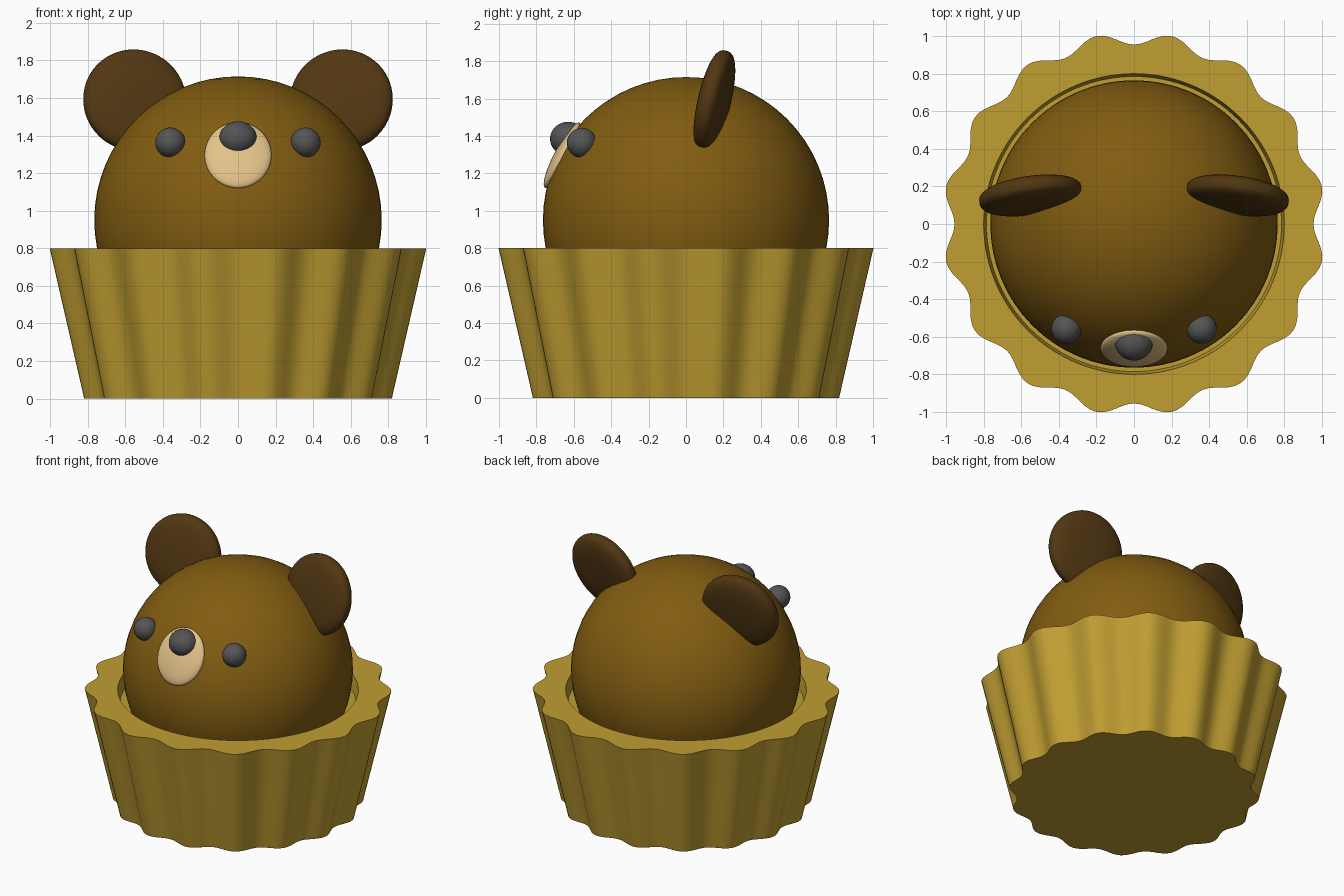
import bpy, bmesh, math
from mathutils import Matrix, Vector

if "Cube" in bpy.data.objects:
    bpy.data.objects.remove(bpy.data.objects["Cube"])

def material(name, rgb):
    m = bpy.data.materials.new(name)
    m.diffuse_color = (*rgb, 1)
    m.use_nodes = True
    m.node_tree.nodes["Principled BSDF"].inputs["Base Color"].default_value = m.diffuse_color
    return m

GOLD = material("gold", (0.53, 0.345, 0.032))
BROWN = material("brown", (0.223, 0.108, 0.0055))
DARK = material("dark brown", (0.084, 0.038, 0.006))
TAN = material("tan", (0.77, 0.54, 0.25))
GREY = material("charcoal", (0.09, 0.09, 0.092))

def finish(name, bm, mat, angle=50):
    bmesh.ops.recalc_face_normals(bm, faces=bm.faces)
    me = bpy.data.meshes.new(name)
    bm.to_mesh(me)
    bm.free()
    me.materials.append(mat)
    ob = bpy.data.objects.new(name, me)
    bpy.context.collection.objects.link(ob)
    bpy.ops.object.select_all(action='DESELECT')
    ob.select_set(True)
    bpy.context.view_layer.objects.active = ob
    bpy.ops.object.shade_smooth_by_angle(angle=math.radians(angle))
    return ob

def ellipsoid(name, mat, centre, radii, rot=Matrix(), seg=32, power=1.0):
    """Ellipsoid; power below 1 flattens the faces along local z into a rounded disc."""
    bm = bmesh.new()
    bmesh.ops.create_uvsphere(bm, u_segments=seg, v_segments=seg // 2, radius=1)
    for v in bm.verts:
        rho = math.hypot(v.co.x, v.co.y)
        if rho > 1e-5:
            k = rho ** (power - 1)
            v.co.x *= k
            v.co.y *= k
        v.co.z = math.copysign(abs(v.co.z) ** power, v.co.z)
    bm.transform(Matrix.Translation(centre) @ rot @ Matrix.Diagonal((*radii, 1)))
    return finish(name, bm, mat, 180)

# Fluted cup: wavy tapered outside, round recess on top
LOBES, STEPS = 16, 12
N = LOBES * STEPS
def wavy(a):
    return 0.9875 - 0.0325 * math.cos(LOBES * a)
bm = bmesh.new()
rings = []
for z, fn in ((0.0, lambda a: 0.817 * wavy(a)), (0.8, wavy),
              (0.8, lambda a: 0.8), (0.7, lambda a: 0.785)):
    ring = []
    for i in range(N):
        a = 2 * math.pi * i / N
        ring.append(bm.verts.new((fn(a) * math.cos(a), fn(a) * math.sin(a), z)))
    rings.append(ring)
for lo, hi in zip(rings, rings[1:]):
    for i in range(N):
        j = (i + 1) % N
        bm.faces.new((lo[i], lo[j], hi[j], hi[i]))
bm.faces.new(rings[0])
bm.faces.new(rings[-1])
finish("fluted_cup", bm, GOLD)

# Head
ellipsoid("head", BROWN, (0, 0, 0.95), (0.765,) * 3, seg=64)

# Muzzle: flat oval lying on the head, facing forward and up
tilt = math.atan2(0.355, 0.678)
n = Vector((0, -math.cos(tilt), math.sin(tilt)))
ellipsoid("muzzle", TAN, Vector((0, 0, 0.95)) + n * 0.747, (0.178, 0.197, 0.043),
          Matrix.Rotation(math.pi / 2 - tilt, 4, 'X'), seg=48)

# Nose
ellipsoid("nose", GREY, (0, -0.63, 1.385), (0.1, 0.097, 0.091))

# Eyes and ears, mirrored
for side, s in (("left", -1), ("right", 1)):
    ellipsoid(side + "_eye", GREY, (0.36 * s, -0.557, 1.363), (0.08,) * 3)
    rot = (Matrix.Rotation(-s * math.radians(8), 4, 'Z')
           @ Matrix.Rotation(math.radians(90 - 13), 4, 'X'))
    ellipsoid(side + "_ear", DARK, (0.55 * s, 0.152, 1.588), (0.276, 0.276, 0.075),
              rot, seg=48, power=0.75)
